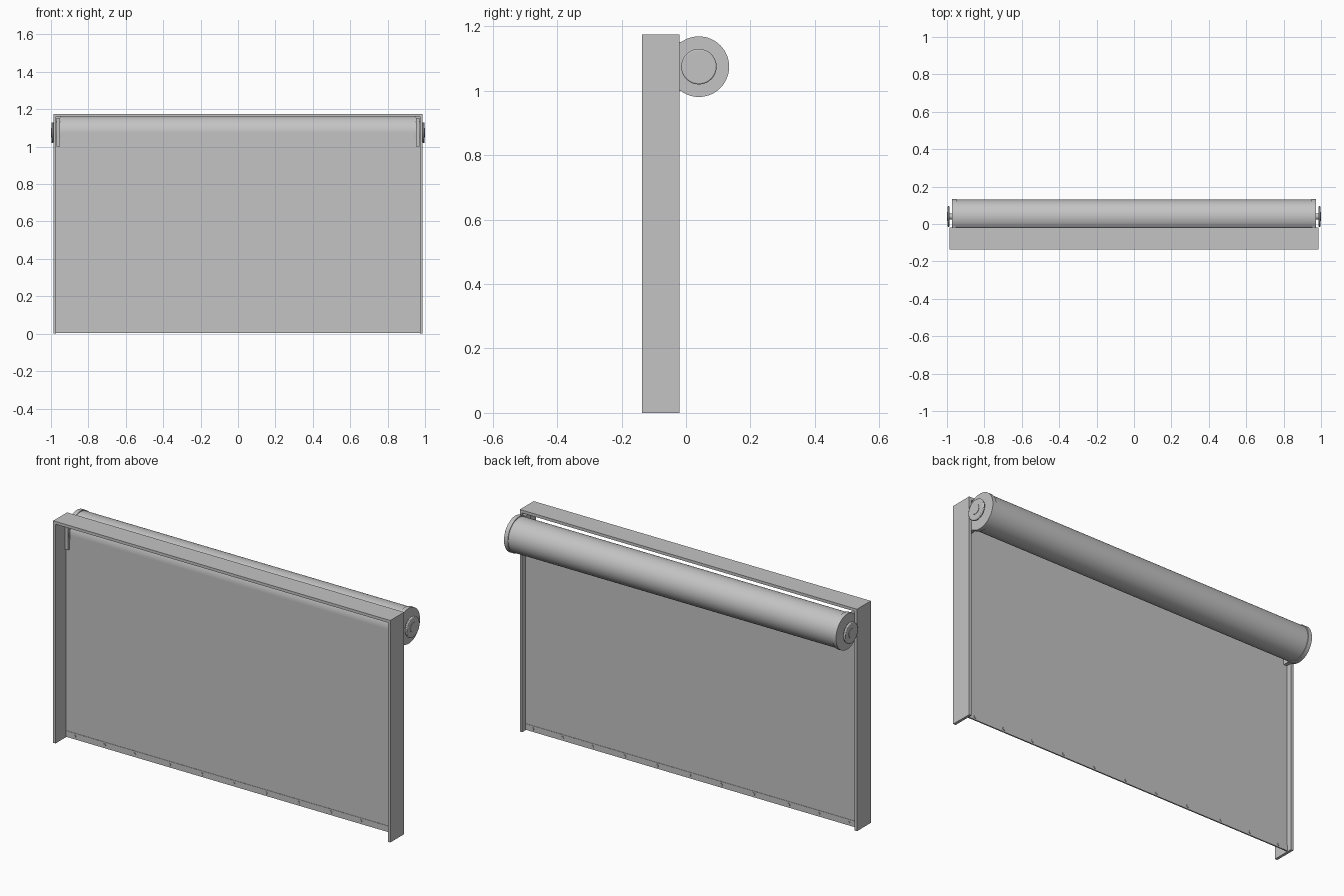
import bpy, math
from mathutils import Matrix

cube = bpy.data.objects.get("Cube")
if cube:
    bpy.data.objects.remove(cube, do_unlink=True)

grey = bpy.data.materials.new("plain grey")
grey.use_nodes = True
grey.diffuse_color = (0.55, 0.55, 0.55, 1)
grey.node_tree.nodes["Principled BSDF"].inputs["Base Color"].default_value = (0.55, 0.55, 0.55, 1)

AXLE_Y, AXLE_Z = 0.04, 1.075
ROLL_R = 0.09
CURTAIN_Y = AXLE_Y - ROLL_R


def finish(ob, name):
    ob.name = name
    ob.data.materials.append(grey)
    return ob


def box(name, x, y, z):
    """Box from three (min, max) ranges."""
    bpy.ops.mesh.primitive_cube_add(size=1)
    ob = bpy.context.object
    spans = (x, y, z)
    centre = Matrix.Translation([(a + b) / 2 for a, b in spans])
    ob.data.transform(centre @ Matrix.Diagonal([abs(b - a) for a, b in spans] + [1]))
    return finish(ob, name)


def rod(name, radius, x, bevel=0, sides=64):
    """Cylinder on the roller axis between two x positions."""
    bpy.ops.mesh.primitive_cylinder_add(
        vertices=sides, radius=radius, depth=abs(x[1] - x[0]),
        location=((x[0] + x[1]) / 2, AXLE_Y, AXLE_Z), rotation=(0, math.pi / 2, 0))
    ob = finish(bpy.context.object, name)
    if bevel:
        mod = ob.modifiers.new("edge", "BEVEL")
        mod.width, mod.segments = bevel, 2
    bpy.ops.object.shade_smooth_by_angle(angle=math.radians(35))
    return ob


# Open frame: header and two posts
box("header", (-0.987, 0.987), (-0.136, -0.02), (1.16, 1.175))
for side, s in (("left", 1), ("right", -1)):
    box(side + "_post", (s * 0.973, s * 0.987), (-0.136, -0.02), (0, 1.16))

# Hanging curtain with its hem
box("curtain", (-0.972, 0.972), (CURTAIN_Y, CURTAIN_Y + 0.003), (0.004, AXLE_Z))
box("bottom_hem", (-0.972, 0.972), (CURTAIN_Y - 0.002, CURTAIN_Y + 0.005), (0.004, 0.036))

# Rivets through the hem
for x in (-0.92, -0.745, -0.57, -0.365, -0.175, 0.01, 0.2, 0.39, 0.58, 0.755, 0.93):
    bpy.ops.mesh.primitive_cylinder_add(
        vertices=12, radius=0.008, depth=0.013,
        location=(x, CURTAIN_Y + 0.0015, 0.02), rotation=(math.pi / 2, 0, 0))
    finish(bpy.context.object, "hem_rivet")

# Roller, end discs, mounting brackets and hubs
rod("roller", ROLL_R, (-0.952, 0.952), sides=96)
for side, s in (("left", 1), ("right", -1)):
    rod(side + "_end_disc", 0.094, (s * 0.95, s * 0.972))
    box(side + "_bracket", (s * 0.951, s * 0.971), (-0.062, AXLE_Y), (1.0, 1.152))
    rod(side + "_axle", 0.016, (s * 0.96, s * 0.99), sides=32)
    rod(side + "_hub", 0.055, (s * 0.986, s * 0.998), bevel=0.004)
    rod(side + "_hub_cap", 0.025, (s * 0.99, s * 1.0), sides=32)
